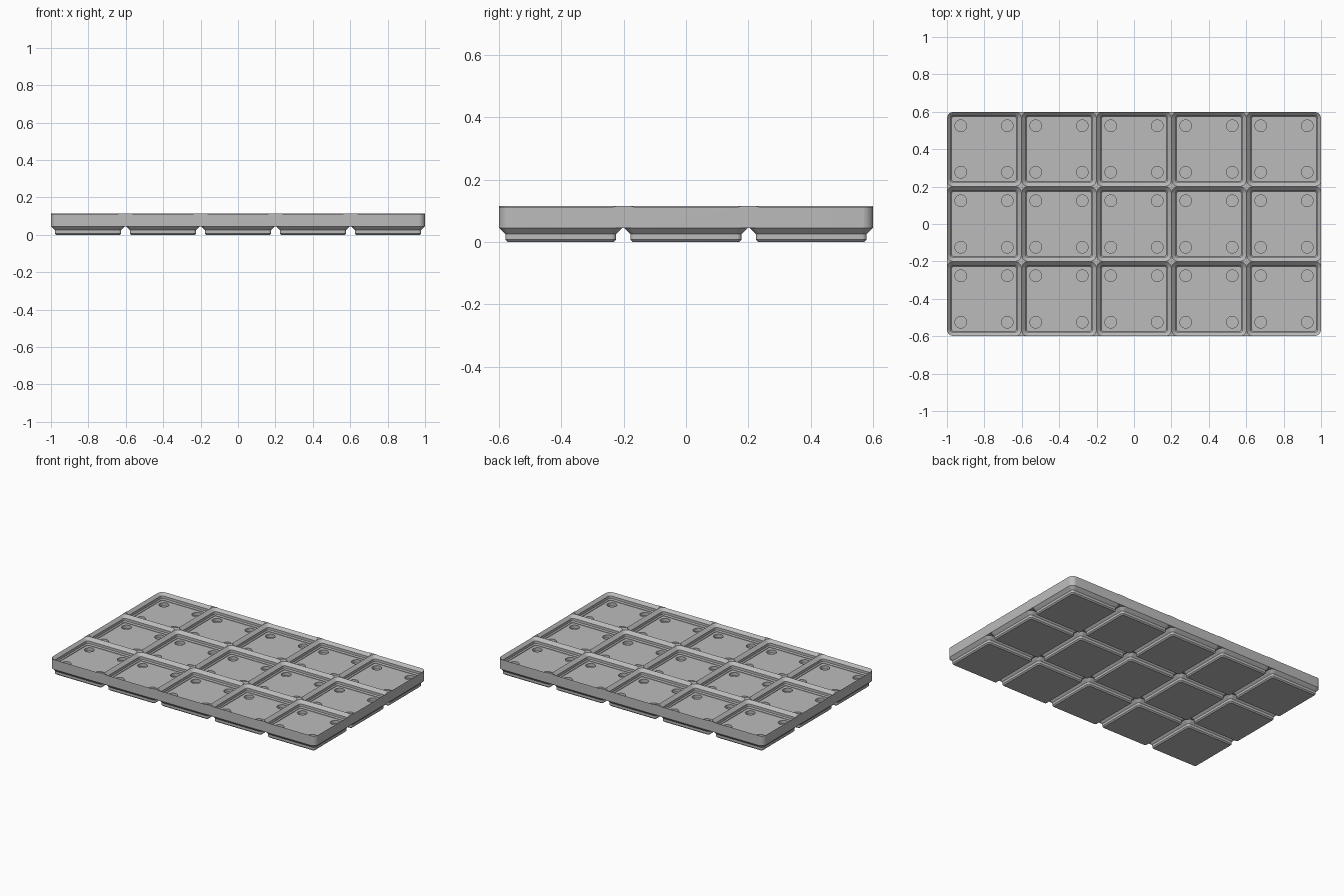
import bpy, bmesh, math

cube = bpy.data.objects.get("Cube")
if cube:
    bpy.data.objects.remove(cube, do_unlink=True)

MM = 2 / 209.5          # model units per millimetre
PITCH, COLS, ROWS = 42, 5, 3
FLOOR, TOP, FOOT = 7, 12, 4.75
CELLS = [(c, r) for c in range(COLS) for r in range(ROWS)]

grey = bpy.data.materials.new("plain grey")
grey.use_nodes = True
grey.diffuse_color = (0.5, 0.5, 0.5, 1)
grey.node_tree.nodes["Principled BSDF"].inputs["Base Color"].default_value = (0.5, 0.5, 0.5, 1)


def centre(cell):
    return ((cell[0] - (COLS - 1) / 2) * PITCH, (cell[1] - (ROWS - 1) / 2) * PITCH)


def rounded(w, d, rad, z, at, seg=8):
    """Points of a rounded rectangle, counter-clockwise."""
    pts = []
    for k, (sx, sy) in enumerate([(1, 1), (-1, 1), (-1, -1), (1, -1)]):
        for i in range(seg + 1):
            a = (k + i / seg) * math.pi / 2
            pts.append((at[0] + sx * (w / 2 - rad) + rad * math.cos(a),
                        at[1] + sy * (d / 2 - rad) + rad * math.sin(a), z))
    return pts


def loft(bm, rings):
    """Closed solid through a stack of rings."""
    rows = [[bm.verts.new([v * MM for v in p]) for p in ring] for ring in rings]
    n = len(rows[0])
    for lo, hi in zip(rows, rows[1:]):
        for i in range(n):
            j = (i + 1) % n
            bm.faces.new((lo[i], lo[j], hi[j], hi[i]))
    bm.faces.new(rows[0][::-1])
    bm.faces.new(rows[-1])


def stack(bm, size, rad, steps, at):
    """Square loft from (inset, height) steps."""
    loft(bm, [rounded(size - 2 * s, size - 2 * s, rad - s, z, at) for s, z in steps])


def finish(name, bm):
    mesh = bpy.data.meshes.new(name)
    bm.to_mesh(mesh)
    bm.free()
    mesh.materials.append(grey)
    ob = bpy.data.objects.new(name, mesh)
    bpy.context.collection.objects.link(ob)
    return ob


def smooth(ob):
    bpy.ops.object.select_all(action='DESELECT')
    ob.select_set(True)
    bpy.context.view_layer.objects.active = ob
    bpy.ops.object.shade_smooth_by_angle(angle=math.radians(30))


# Tray slab
bm = bmesh.new()
w, d = COLS * PITCH - 0.5, ROWS * PITCH - 0.5
loft(bm, [rounded(w, d, 3.75, z, (0, 0)) for z in (FOOT, TOP)])
tray = finish("tray", bm)

# Pocket cutters, in two alternating sets so that neighbours never touch
POCKET = [(2.85, FOOT_Z) for FOOT_Z in (FLOOR, FLOOR + 0.35)]
POCKET += [(2.15, FLOOR + 1.05), (2.15, FLOOR + 2.85), (-0.02, TOP + 0.02), (-0.02, TOP + 1)]
cutters = []
for parity in (0, 1):
    bm = bmesh.new()
    for cell in CELLS:
        if sum(cell) % 2 == parity:
            stack(bm, PITCH, 4, POCKET, centre(cell))
    cutters.append(finish("pocket_cutter", bm))

# Round recess cutters in the corners of every pocket floor
bm = bmesh.new()
for cell in CELLS:
    x, y = centre(cell)
    for sx in (-13, 13):
        for sy in (-13, 13):
            loft(bm, [[(x + sx + 3.25 * math.cos(i * math.tau / 32),
                        y + sy + 3.25 * math.sin(i * math.tau / 32), z) for i in range(32)]
                      for z in (FLOOR - 2.2, FLOOR + 1)])
cutters.append(finish("recess_cutter", bm))

for cutter in cutters:
    cutter.hide_render = True
    mod = tray.modifiers.new("cut", 'BOOLEAN')
    mod.operation, mod.solver, mod.object = 'DIFFERENCE', 'EXACT', cutter
bpy.context.view_layer.update()
mesh = bpy.data.meshes.new_from_object(tray.evaluated_get(bpy.context.evaluated_depsgraph_get()))
tray.modifiers.clear()
tray.data = mesh
mesh.name = "tray"
for cutter in cutters:
    bpy.data.objects.remove(cutter, do_unlink=True)
smooth(tray)

# Stepped feet below every cell
FEET = [(2.95, 0), (2.15, 0.8), (2.15, 2.6), (0, FOOT)]
for cell in CELLS:
    bm = bmesh.new()
    stack(bm, PITCH - 0.5, 3.75, FEET, centre(cell))
    smooth(finish("foot", bm))
